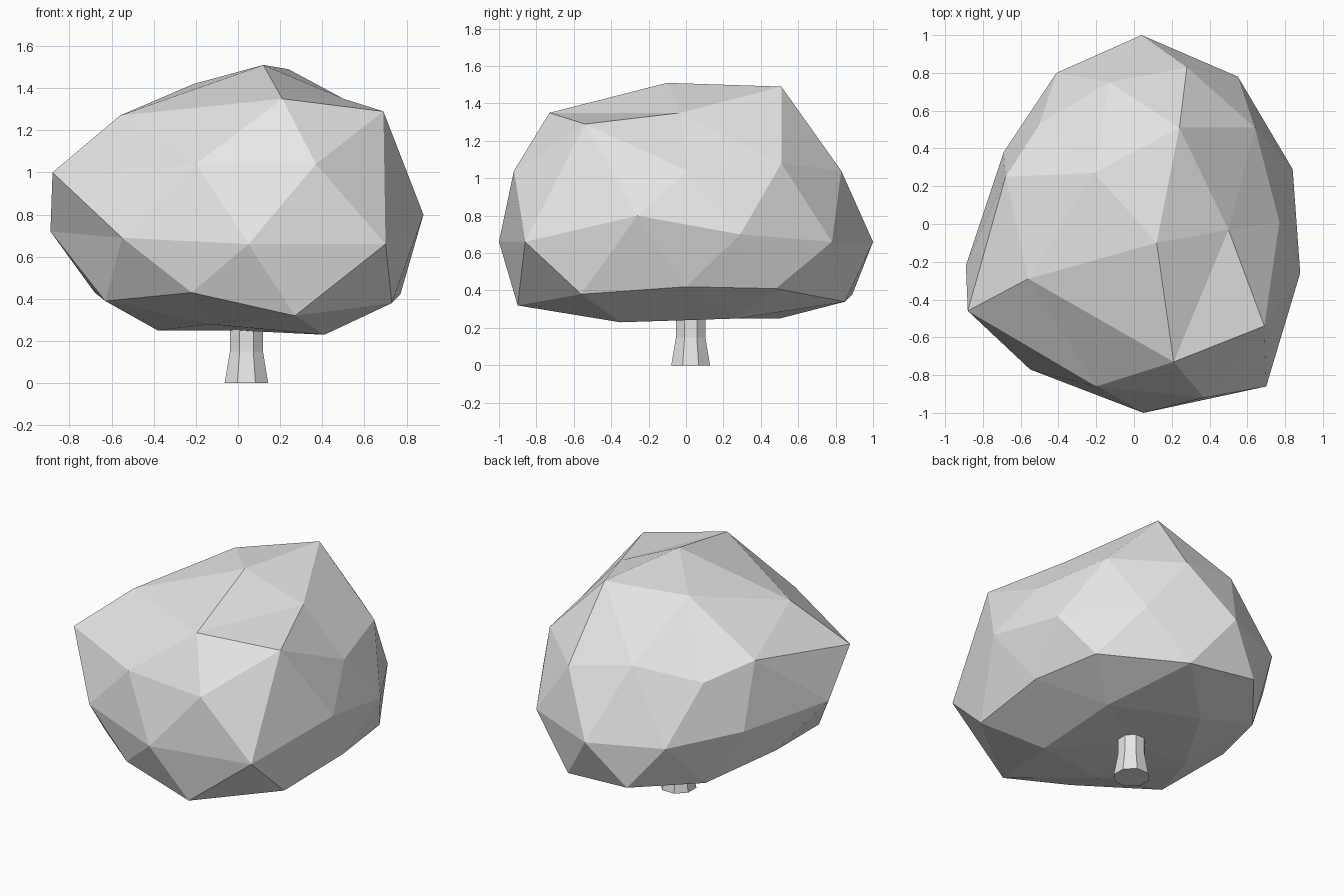
import bpy
import bmesh
import math
from mathutils import Vector

default_cube = bpy.data.objects.get("Cube")
if default_cube:
    bpy.data.objects.remove(default_cube, do_unlink=True)


def make_material(name, colour):
    material = bpy.data.materials.new(name)
    material.use_nodes = True
    material.diffuse_color = colour
    material.node_tree.nodes["Principled BSDF"].inputs["Base Color"].default_value = colour
    return material


def add_object(name, bm, material):
    bmesh.ops.recalc_face_normals(bm, faces=bm.faces[:])
    mesh = bpy.data.meshes.new(name)
    bm.to_mesh(mesh)
    bm.free()
    mesh.materials.append(material)
    result = bpy.data.objects.new(name, mesh)
    bpy.context.collection.objects.link(result)
    return result


def faceted_blob(name, points, centre, proportions, material):
    """Wrap a faceted skin round the points, keeping every one as a corner."""
    bm = bmesh.new()
    place = bm.verts.layers.float_vector.new("place")
    for point in points:
        offset = Vector(point) - centre
        direction = Vector(a / b for a, b in zip(offset, proportions)).normalized()
        bm.verts.new(direction)[place] = Vector(point)
    bmesh.ops.convex_hull(bm, input=bm.verts[:])
    for vert in bm.verts:
        vert.co = vert[place]
    return add_object(name, bm, material)


def lathe(name, profile, sides, axis, material):
    """Join polygon rings of (radius, height) into a capped column."""
    bm = bmesh.new()
    rings = []
    for radius, height in profile:
        ring = []
        for i in range(sides):
            angle = math.tau * (i + 0.5) / sides
            ring.append(bm.verts.new((axis[0] + radius * math.cos(angle),
                                      axis[1] + radius * math.sin(angle), height)))
        rings.append(ring)
    for low, high in zip(rings, rings[1:]):
        for i in range(sides):
            j = (i + 1) % sides
            bm.faces.new((low[i], low[j], high[j], high[i]))
    bm.faces.new(rings[0])
    bm.faces.new(rings[-1])
    return add_object(name, bm, material)


pale_grey = make_material("pale grey", (0.8, 0.8, 0.8, 1.0))

# Crown cross-sections, from the underside to the top
underside = [(0, 0, .25), (.41, -.35, .23), (.43, .27, .25), (-.1, .5, .25),
             (-.38, .03, .25), (-.13, -.48, .28)]
skirt = [(.27, -.9, .32), (.73, -.56, .38), (.77, 0, .42), (.7, .48, .41), (.27, .85, .34),
         (-.19, .89, .38), (-.5, .51, .35), (-.68, .02, .43), (-.63, -.49, .39), (-.22, -.85, .43)]
waist = [(.05, -1, .66), (.7, -.86, .66), (.88, -.26, .8), (.84, .29, .7), (.55, .78, .66),
         (.04, 1, .66), (-.41, .8, .66), (-.69, .38, .69), (-.89, -.22, .72), (-.55, -.77, .69)]
shoulder = [(.37, -.92, 1.04), (.77, .01, 1.04), (.64, .51, 1.08), (.28, .83, 1.04), (-.13, .75, 1.12),
            (-.5, .53, 1.02), (-.68, .25, 1.11), (-.88, -.46, 1), (-.2, -.86, 1.04)]
top = [(.21, -.73, 1.35), (.69, -.54, 1.29), (.5, -.03, 1.35), (.24, .51, 1.49),
       (-.21, .27, 1.42), (-.56, -.29, 1.27), (.12, -.1, 1.51)]

faceted_blob("crown", underside + skirt + waist + shoulder + top,
             Vector((0, 0, .82)), (.88, 1, .65), pale_grey)

# Flared trunk, running up into the crown
lathe("trunk", [(.112, 0), (.085, .15), (.085, .4)], 8, (.04, .025), pale_grey)
